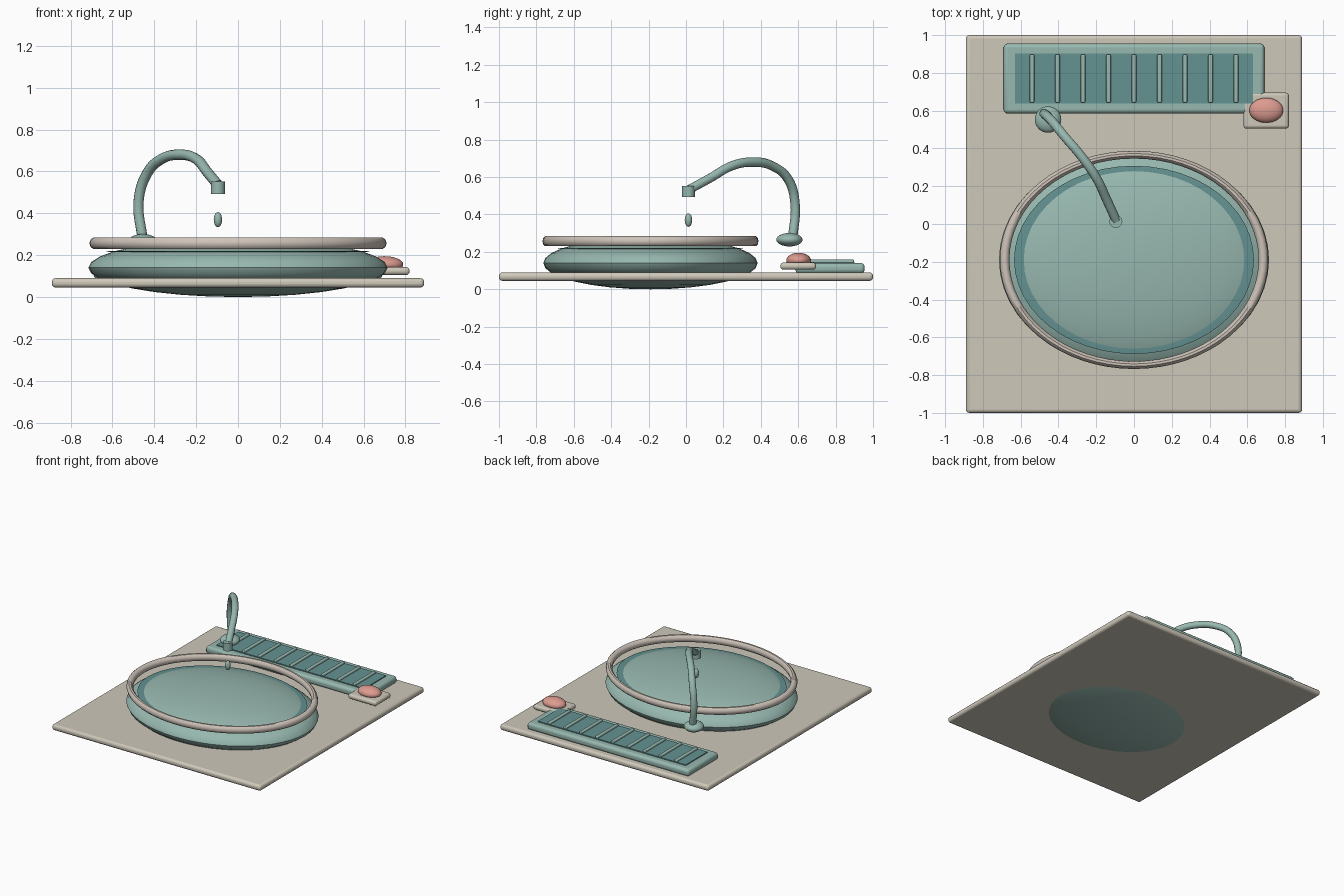
import bpy
import math

if "Cube" in bpy.data.objects:
    bpy.data.objects.remove(bpy.data.objects["Cube"])


def material(name, rgb):
    m = bpy.data.materials.new(name)
    m.diffuse_color = (*rgb, 1)
    m.use_nodes = True
    m.node_tree.nodes["Principled BSDF"].inputs["Base Color"].default_value = m.diffuse_color
    return m


TEAL = material("light_teal", (0.31, 0.48, 0.43))
DEEP = material("deep_teal", (0.127, 0.287, 0.283))
SAND = material("sand", (0.62, 0.58, 0.49))
SHELL = material("pale_stone", (0.62, 0.55, 0.49))
PINK = material("soap_pink", (0.72, 0.33, 0.28))


def finish(name, mat, smooth=40):
    ob = bpy.context.object
    ob.name = name
    ob.data.materials.append(mat)
    bpy.ops.object.transform_apply(location=False, rotation=False, scale=True)
    bpy.ops.object.shade_smooth_by_angle(angle=math.radians(smooth))
    return ob


def box(name, mat, x, y, z, bevel=0.0):
    """Box from (min, max) pairs, with optional rounded edges."""
    bpy.ops.mesh.primitive_cube_add(size=1, location=[sum(r) / 2 for r in (x, y, z)])
    bpy.context.object.scale = [r[1] - r[0] for r in (x, y, z)]
    ob = finish(name, mat)
    if bevel:
        b = ob.modifiers.new("rounded", "BEVEL")
        b.width, b.segments = bevel, 3
    return ob


def ellipsoid(name, mat, loc, radii, seg=32, rings=16):
    bpy.ops.mesh.primitive_uv_sphere_add(segments=seg, ring_count=rings, radius=1, location=loc)
    bpy.context.object.scale = radii
    return finish(name, mat)


# Counter slab
box("counter", SAND, (-0.89, 0.89), (-1, 1), (0.045, 0.09), 0.018)

# Oval basin, its dark band and the raised rim
CY = -0.19
ellipsoid("basin", TEAL, (0, CY, 0.14), (0.715, 0.573, 0.14), 48, 16)
ellipsoid("basin_band", DEEP, (0, CY, 0.217), (0.635, 0.498, 0.009), 48, 12)
bpy.ops.mesh.primitive_torus_add(major_segments=64, minor_segments=10, major_radius=1,
                                 minor_radius=0.037, location=(0, CY, 0.257))
bpy.context.object.scale = (0.685, 0.557, 0.76)
finish("basin_rim", SHELL)

# Draining board with slats
box("drain_tray", TEAL, (-0.69, 0.69), (0.585, 0.955), (0.085, 0.14), 0.02)
box("drain_panel", DEEP, (-0.63, 0.63), (0.638, 0.902), (0.12, 0.147))
for i in range(9):
    x = (i - 4) * 0.135
    box(f"drain_slat_{i + 1}", TEAL, (x - 0.012, x + 0.012), (0.642, 0.898), (0.135, 0.16), 0.006)

# Soap and its dish
box("soap_dish", SAND, (0.58, 0.82), (0.505, 0.695), (0.105, 0.143), 0.016)
ellipsoid("soap", PINK, (0.7, 0.602, 0.155), (0.09, 0.066, 0.04))

# Faucet base, curved spout and nozzle
ellipsoid("faucet_base", TEAL, (-0.455, 0.553, 0.265), (0.07, 0.07, 0.036))
path = [(-0.455, 0.57, 0.27), (-0.475, 0.583, 0.46), (-0.435, 0.545, 0.59),
        (-0.365, 0.46, 0.66), (-0.28, 0.36, 0.68), (-0.2, 0.245, 0.66),
        (-0.145, 0.13, 0.595), (-0.095, 0.02, 0.535)]
curve = bpy.data.curves.new("faucet_spout", "CURVE")
curve.dimensions = "3D"
curve.bevel_depth, curve.bevel_resolution = 0.025, 3
curve.resolution_u = 6
curve.use_fill_caps = True
spline = curve.splines.new("BEZIER")
spline.bezier_points.add(len(path) - 1)
for p, co in zip(spline.bezier_points, path):
    p.co = co
    p.handle_left_type = p.handle_right_type = "AUTO"
curve.materials.append(TEAL)
bpy.context.collection.objects.link(bpy.data.objects.new("faucet_spout", curve))
bpy.ops.mesh.primitive_cylinder_add(vertices=24, radius=0.034, depth=0.06,
                                    location=(-0.096, 0.013, 0.523))
finish("faucet_nozzle", TEAL)

# Falling drop
ellipsoid("water_drop", TEAL, (-0.096, 0.013, 0.37), (0.02, 0.02, 0.036), 16, 10)
